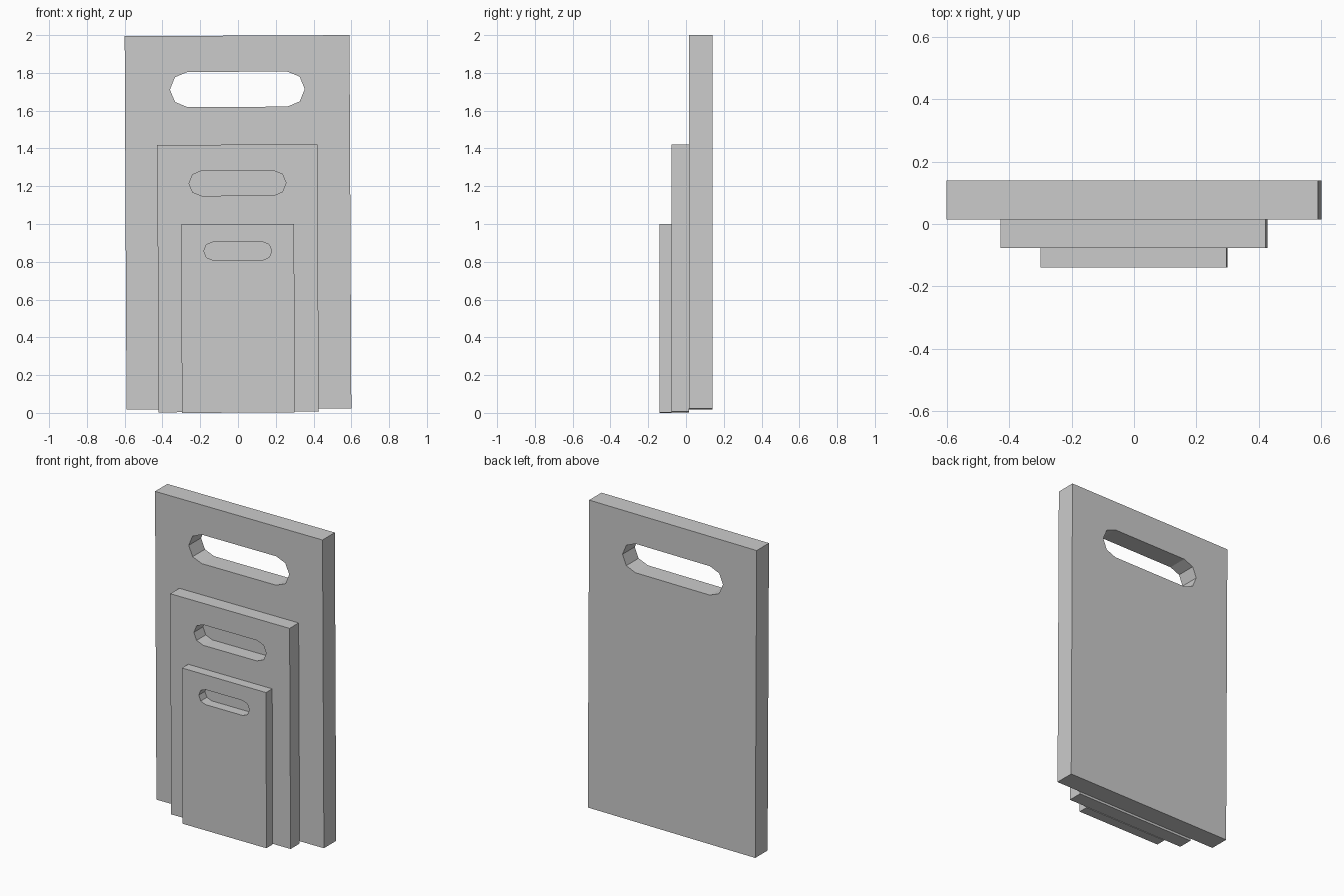
import bpy, bmesh
from math import pi, sin, cos

if "Cube" in bpy.data.objects:
    bpy.data.objects.remove(bpy.data.objects["Cube"])


def slot_points(cz, half_len, r, seg=4):
    """Slot outline in x/z with faceted round ends."""
    pts = []
    for side, start in ((1, -pi / 2), (-1, pi / 2)):
        for i in range(seg + 1):
            a = start + pi * i / seg
            pts.append((side * (half_len - r) + r * cos(a), cz + r * sin(a)))
    return pts


def board(name, width, z0, z1, y0, y1, slot, tilt):
    """Flat rectangular board with a hand-hold slot, very slightly tilted."""
    h = width / 2
    mid = (z0 + z1) / 2
    outline = [(-h, z0), (h, z0), (h, z1), (-h, z1)]
    bm = bmesh.new()
    edges = []
    for loop in (outline, slot_points(*slot)):
        vs = [bm.verts.new((x, 0, z - mid)) for x, z in loop]
        edges += [bm.edges.new((vs[i - 1], vs[i])) for i in range(len(vs))]
    bmesh.ops.triangle_fill(bm, edges=edges, use_beauty=True, normal=(0, -1, 0))
    bmesh.ops.recalc_face_normals(bm, faces=bm.faces)
    mesh = bpy.data.meshes.new(name)
    bm.to_mesh(mesh)
    bm.free()
    ob = bpy.data.objects.new(name, mesh)
    bpy.context.collection.objects.link(ob)
    ob.location = (0, (y0 + y1) / 2, mid)
    ob.rotation_euler.y = -tilt
    # board thickness
    mod = ob.modifiers.new("thickness", 'SOLIDIFY')
    mod.thickness = y1 - y0
    mod.offset = 0
    return ob


# three boards stacked from back to front: slot = (centre z, half length, radius)
board("large_board", 1.19, 0.02, 1.997, 0.015, 0.14, (1.713, 0.357, 0.093), 0.005)
board("medium_board", 0.848, 0.005, 1.42, -0.077, 0.015, (1.216, 0.257, 0.066), 0.005)
board("small_board", 0.597, 0.001, 1.0, -0.14, -0.077, (0.857, 0.18, 0.048), 0.003)
